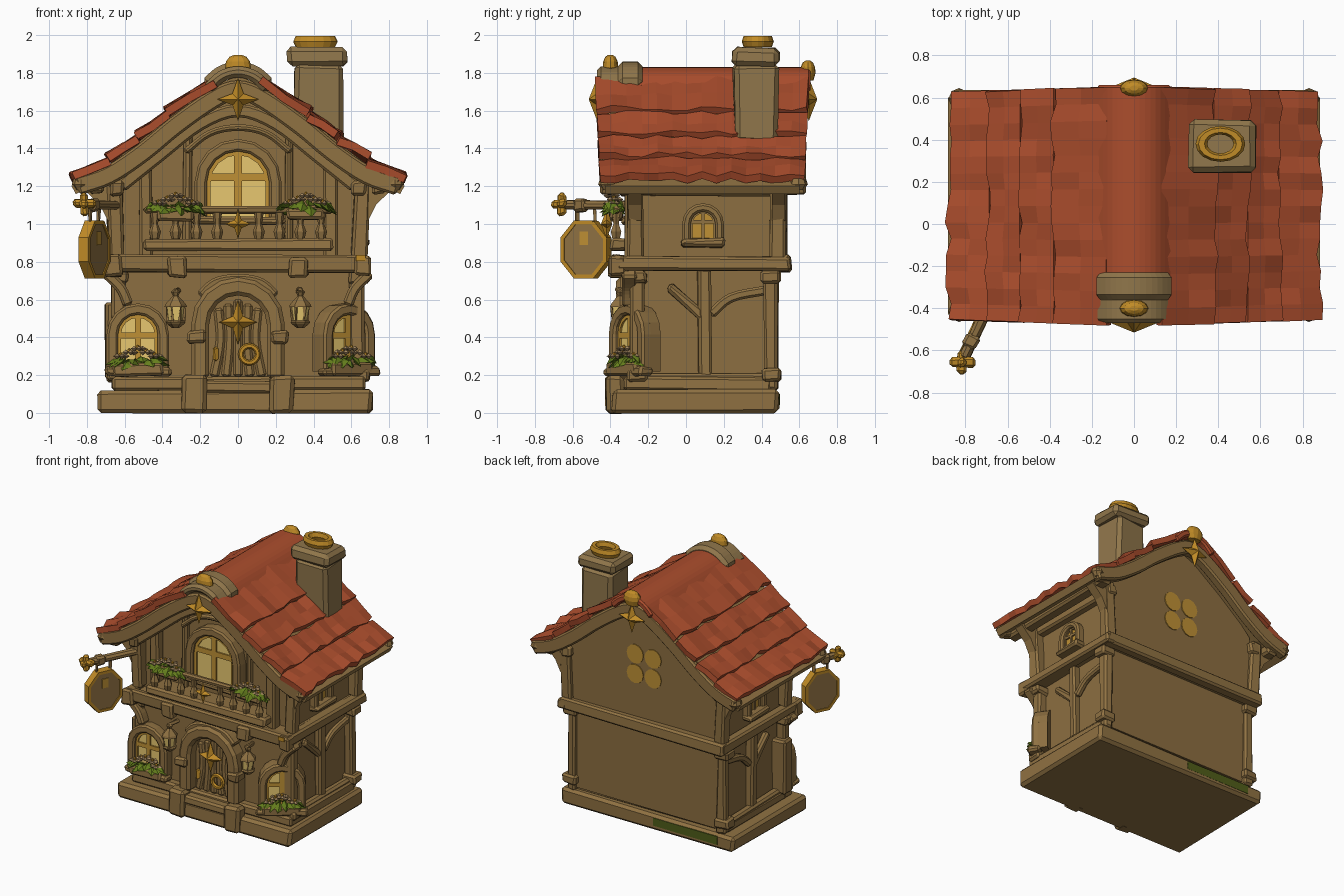
import bpy, bmesh, math, random
from mathutils import Matrix, Vector

random.seed(4)
if "Cube" in bpy.data.objects:
    bpy.data.objects.remove(bpy.data.objects["Cube"])
I = Matrix()
T = Matrix.Translation
parts = []


def material(name, *rgb):
    m = bpy.data.materials.new(name)
    m.use_nodes = True
    m.diffuse_color = (*rgb, 1)
    m.node_tree.nodes["Principled BSDF"].inputs["Base Color"].default_value = (*rgb, 1)
    return m


wood = material("brown wood", .28, .168, .055)
wall = material("brown plaster", .265, .158, .052)
stone = material("tan stone", .28, .182, .07)
red = material("red tile", .41, .075, .026)
gold = material("gold", .53, .26, .02)
glass = material("warm glass", 1, .72, .2)
amber = material("amber frame", .52, .28, .035)
green = material("leaf green", .13, .21, .012)
moss = material("dark moss", .08, .11, .01)
petal = material("pale petal", .38, .25, .12)


def finish(name, bm, mats, at=I, bevel=0):
    bmesh.ops.recalc_face_normals(bm, faces=bm.faces)
    me = bpy.data.meshes.new(name)
    bm.to_mesh(me)
    bm.free()
    for m in mats:
        me.materials.append(m)
    ob = bpy.data.objects.new(name, me)
    bpy.context.collection.objects.link(ob)
    ob.matrix_world = at
    if bevel:
        b = ob.modifiers.new("bevel", "BEVEL")
        b.width = bevel
    parts.append(ob)
    return ob


def make(name, verts, faces, mat, at=I, bevel=0):
    bm = bmesh.new()
    vs = [bm.verts.new(v) for v in verts]
    for f in faces:
        bm.faces.new([vs[i] for i in f])
    return finish(name, bm, [mat], at, bevel)


def box(name, c, size, mat=wood, at=I, bevel=.014, rough=.008):
    bm = bmesh.new()
    bmesh.ops.create_cube(bm, size=1)
    for v in bm.verts:
        v.co = Vector(a * b + random.uniform(-rough, rough) for a, b in zip(v.co, size))
    return finish(name, bm, [mat], at @ T(c), bevel)


def beam(name, p, q, w, d, mat=wood, at=I):
    p, q = Vector(p), Vector(q)
    z = (q - p).normalized()
    x = z.cross((0, 1, 0) if abs(z.y) < .9 else (-1, 0, 0)).normalized()
    rot = Matrix((x, z.cross(x), z)).transposed().to_4x4()
    return box(name, (0, 0, 0), (w, d, (q - p).length), mat, at @ T((p + q) / 2) @ rot)


def prism(name, pts, y0, y1, mat, at=I):
    n = len(pts)
    verts = [(x, y, z) for y in (y0, y1) for x, z in pts]
    sides = [(i, (i + 1) % n, n + (i + 1) % n, n + i) for i in range(n)]
    return make(name, verts, sides + [range(n), range(n, 2 * n)], mat, at)


def smooth(pts, n=4):
    p = [Vector(a) for a in pts]
    p = [2 * p[0] - p[1]] + p + [2 * p[-1] - p[-2]]
    out = []
    for a, b, c, d in zip(p, p[1:], p[2:], p[3:]):
        for k in range(n):
            t = k / n
            out.append(b + (c - a) * t / 2 + (a - 2.5 * b + 2 * c - d / 2) * t * t
                       + (3 * b - a - 3 * c + d) * t ** 3 / 2)
    return out + [p[-2]]


def ribbon(name, pts, thick, y0, y1, mat=wood, at=I, bevel=.012):
    pts = [Vector(p) for p in pts]
    verts, faces = [], []
    for i, p in enumerate(pts):
        d = (pts[min(i + 1, len(pts) - 1)] - pts[max(i - 1, 0)]).normalized()
        nrm = Vector((-d.y, d.x)) * thick / 2
        a, b = p - nrm, p + nrm
        verts += [(a.x, y0, a.y), (b.x, y0, b.y), (b.x, y1, b.y), (a.x, y1, a.y)]
        if i:
            k = 4 * i
            faces += [(k - 4 + j, k - 4 + (j + 1) % 4, k + (j + 1) % 4, k + j) for j in range(4)]
    k = len(verts)
    return make(name, verts, faces + [(0, 1, 2, 3), (k - 4, k - 3, k - 2, k - 1)], mat, at, bevel)


def mirror(half):
    return [(-x, z) for x, z in half[::-1] if x] + list(half)


def arch(w, h, n=8):
    r = w / 2
    curve = [(-r * math.cos(math.pi * k / n), h - r + r * math.sin(math.pi * k / n)) for k in range(n + 1)]
    return [(-r, 0)] + curve + [(r, 0)]


def lathe(name, prof, at, mat, n=8):
    verts = [(r * math.cos(math.tau * k / n), r * math.sin(math.tau * k / n), z) for r, z in prof for k in range(n)]
    faces = [(j * n + k, j * n + (k + 1) % n, (j + 1) * n + (k + 1) % n, (j + 1) * n + k)
             for j in range(len(prof) - 1) for k in range(n)]
    return make(name, verts, faces + [range(n), range(len(verts) - n, len(verts))], mat, at)


def star(name, c, w, h, d=.035):
    turns = [(.38 if k % 2 else 1, math.pi * k / 4) for k in range(8)]
    verts = [(s * w * math.sin(a), 0, s * h * math.cos(a)) for s, a in turns] + [(0, -d, 0), (0, d, 0)]
    make(name, verts, [(k, (k + 1) % 8, e) for k in range(8) for e in (8, 9)], gold, T(c))


def torus(name, r, t, at, mat, n=16):
    verts = [((r + t * math.cos(b)) * math.cos(a), (r + t * math.cos(b)) * math.sin(a), t * math.sin(b))
             for a in [math.tau * i / n for i in range(n)] for b in [math.tau * j / 6 for j in range(6)]]
    faces = [(i * 6 + j, (i + 1) % n * 6 + j, (i + 1) % n * 6 + (j + 1) % 6, i * 6 + (j + 1) % 6)
             for i in range(n) for j in range(6)]
    return make(name, verts, faces, mat, at)


def flowers(name, at, rx, ry):
    bm = bmesh.new()

    def blob(m, mi, seg):
        old = set(bm.faces)
        bmesh.ops.create_uvsphere(bm, u_segments=seg, v_segments=seg // 2, radius=1, matrix=m)
        for f in set(bm.faces) - old:
            f.material_index = mi
    # Ring of broad leaves, then a heap of blossoms
    for k in range(18):
        a = math.tau * k / 18
        tilt = Matrix.Rotation(a, 4, "Z") @ Matrix.Rotation(random.uniform(.2, .8), 4, "Y")
        roll = Matrix.Rotation(random.uniform(-.6, .6), 4, "X")
        spot = T((rx * .85 * math.cos(a), ry * .8 * math.sin(a), random.uniform(-.03, .015)))
        blob(spot @ tilt @ roll @ Matrix.Diagonal((.048, .036, .015, 1)), 0, 4)
    for k in range(5):
        spot = T(((k - 2) * rx * .3, (k % 2 - .5) * ry * .5, .02 + .02 * (2 - abs(k - 2))))
        for j in range(5):
            turn = Matrix.Rotation(math.tau * j / 5, 4, "Z") @ T((.024, 0, 0))
            blob(spot @ turn @ Matrix.Diagonal((.023, .018, .015, 1)), 1, 4)
        blob(spot @ T((0, -.004, .01)) @ Matrix.Diagonal((.012, .012, .012, 1)), 2, 6)
    finish(name, bm, [green, petal, gold], at)


def window(name, at, w, h, frame, depth, pane=glass, bars=amber, thick=.032):
    prism(name + "_bay", arch(w, h), 0, depth, wall, at)
    prism(name + "_glass", arch(w - frame, h - frame / 2), -.009, 0, pane, at)
    ribbon(name + "_frame", arch(w - frame, h - frame / 2), frame, -.045, .02, wood, at)
    ribbon(name + "_inner_frame", arch(w - 2 * frame, h - frame), thick, -.02, 0, bars, at, 0)
    box(name + "_upright", (0, -.012, h / 2), (thick, .016, h - frame), bars, at, 0, 0)
    box(name + "_crossbar", (0, -.012, h * .53), (w - frame, .016, thick), bars, at, 0, 0)
    box(name + "_sill", (0, -.025, 0), (w * 1.08, .09, .045), wood, at)


# Base and main walls
box("base_slab", (-.015, .05, .06), (1.45, .88, .12), wood, bevel=.02)
box("sill_plinth", (0, .06, .155), (1.34, .78, .08), wood)
box("lower_walls", (0, .095, .45), (1.2, .73, .62), wall, bevel=0, rough=0)
box("moss_patch", (-.34, .492, .07), (.54, .006, .06), moss, bevel=0, rough=.002)
box("floor_slab", (0, .09, .79), (1.3, .86, .06), wood)
roof_line = [(0, 1.79), (.12, 1.74), (.37, 1.56), (.53, 1.43), (.68, 1.315), (.87, 1.21)]
gable = [(x, z - .06) for x, z in roof_line if x < .6] + [(.62, 1.28), (.62, .8)]
prism("upper_walls", mirror(gable), -.235, .5, wall)

# Floor beams, posts, braces on both sides
for y in (-.345, .52):
    beam("floor_beam", (-.69, y, .79), (.69, y, .79), .09, .075)
for s in (-1, 1):
    beam("side_floor_beam", (s * .66, -.37, .79), (s * .66, .55, .79), .075, .08)
    beam("eave_beam", (s * .75, -.43, 1.195), (s * .75, .6, 1.195), .07, .08)
    beam("wall_plate", (s * .64, -.36, 1.19), (s * .64, .54, 1.19), .08, .08)
    for y0, y1 in ((-.26, -.27), (.45, .49)):
        beam("lower_corner_post", (s * .63, y0, .12), (s * .63, y0, .76), .075, .075)
        beam("upper_corner_post", (s * .64, y1, .82), (s * .66, y1, 1.25), .085, .085)
        box("post_foot", (s * .64, y0, .2), (.11, .1, .07))
        box("post_capital", (s * .64, y0, .72), (.11, .1, .07))
        knee = [(s * x, z) for x, z in ((.64, .98), (.69, 1.02), (.73, 1.1), (.81, 1.18), (.81, 1.22), (.64, 1.22))]
        prism("eave_bracket", knee, y1 - .035, y1 + .035, wood)
    side = T((s * .6, .1, 0)) @ Matrix.Rotation(s * math.pi / 2, 4, "Z")
    beam("side_middle_post", (0, -.02, .12), (0, -.02, .76), .07, .06, wood, side)
    beam("side_straight_brace", (-s * .19, -.02, .67), (0, -.02, .5), .05, .05, wood, side)
    ribbon("side_curved_brace", smooth([(s * .03, .52), (s * .14, .61), (s * .33, .65)]), .05, -.045, 0, wood, side)
    beam("side_sill", (-.38, -.03, .17), (.38, -.03, .17), .07, .06, wood, side)
    window("side_window", T((s * .625, .09, .9)) @ Matrix.Rotation(s * math.pi / 2, 4, "Z"),
           .22, .21, .045, .03, amber, wood, .018)
    # Front timber
    beam("gable_post", (s * .49, -.28, .82), (s * .49, -.28, 1.42), .07, .08)
    beam("inner_gable_post", (s * .27, -.25, .9), (s * .27, -.25, 1.52), .045, .05)
    box("beam_block", (s * .32, -.37, .77), (.1, .08, .11))
    box("beam_end", (s * .66, -.36, .78), (.09, .09, .11))
    ribbon("jetty_brace", smooth([(s * .58, .57), (s * .62, .66), (s * .7, .74)]), .055, -.34, -.26)
    # Door pillars and lanterns
    box("pillar_block", (s * .23, -.375, .1), (.13, .1, .2), bevel=.02)
    box("pillar_shoulder", (s * .22, -.34, .4), (.1, .1, .07))
    beam("lantern_arm", (s * .31, -.24, .65), (s * .33, -.37, .65), .025, .025)
    at = T((s * .33, -.35, .45))
    lathe("lantern_cage", [(.02, 0), (.045, .02), (.052, .03), (.045, .04)], at, wood, 6)
    lathe("lantern_glass", [(.036, .03), (.046, .11)], at, glass, 6)
    lathe("lantern_cap", [(.06, .11), (.055, .125), (.028, .155), (.014, .17), (.025, .19), (.005, .21)], at, wood, 6)
    for k in range(6):
        beam("lantern_bar", *[(r * math.cos(k * math.pi / 3), r * math.sin(k * math.pi / 3), z)
                              for r, z in ((.038, .03), (.048, .11))], .008, .008, wood, at)
box("gold_beam_plate", (.65, -.41, .82), (.05, .008, .03), gold, bevel=0, rough=0)

# Door
ribbon("door_arch", arch(.4, .49), .095, -.37, -.25, wood, T((0, 0, .18)), .02)
ribbon("door_hood", smooth([(-.2, .62), (-.12, .69), (0, .71), (.12, .69), (.2, .62)]), .05, -.35, -.25)
prism("door_panel", arch(.34, .46), -.285, -.24, wall, T((0, 0, .18)))
for k in range(5):
    x = (k - 2) * .058
    ribbon("door_plank", smooth([(x * 1.1, .19), (x * .8, .38), (x * .9, .6 - abs(x) * .4)]), .05, -.305, -.28)
star("door_star", (0, -.33, .48), .1, .12, .045)
torus("door_ring", .045, .015, T((.06, -.33, .31)) @ Matrix.Rotation(math.pi / 2, 4, "X"), gold)
box("door_hinge", (-.12, -.31, .31), (.03, .02, .07), gold)
box("door_step", (0, -.36, .14), (.36, .08, .06))

# Ground floor windows with flower boxes
for name, x, y, turn in (("right_window", -.53, -.3, 0), ("left_window", .57, -.285, .6)):
    at = T((x, y, .22)) @ Matrix.Rotation(turn, 4, "Z")
    window(name, at, .33, .36, .06, .07)
    box(name + "_flower_box", (0, -.035, .01), (.27, .08, .07), wood, at)
    flowers(name + "_flowers", at @ T((0, -.04, .06)), .15, .035)
box("right_bay_wall", (-.64, -.23, .38), (.13, .1, .4), wall)

# Balcony and upper window
window("upper_window", T((0, -.27, 1.02)), .46, .43, .065, .06, thick=.04)
box("balcony_floor", (0, -.31, .89), (1, .18, .06))
beam("balcony_rail", (-.5, -.37, 1.075), (.5, -.37, 1.075), .04, .05)
for k in range(9):
    if k != 4:
        lathe("baluster", [(.022, 0), (.032, .04), (.016, .08), (.026, .14)], T(((k - 4) * .11, -.37, .92)), wood, 6)
star("balcony_star", (0, -.42, 1), .07, .08, .03)
for x in (-.33, .36):
    box("balcony_planter", (x, -.37, 1.05), (.2, .07, .06))
    flowers("balcony_flowers", T((x, -.385, 1.09)), .15, .035)

# Gable timbers, front and back
barge = [(0, 1.71), (.13, 1.66), (.33, 1.52), (.5, 1.38), (.68, 1.26), (.85, 1.2)]
for y, d in ((-.455, 1), (.635, -1)):
    ribbon("bargeboard", smooth(mirror(barge)), .1, y, y + d * .07)
    star("gable_star", (0, y - d * .015, 1.66), .11, .115, .045)
    for s in (-1, 1):
        lathe("barge_end", [(.03, -.03), (.05, 0), (.04, .03)], T((s * .83, y + d * .04, 1.21)), wood)
ribbon("inner_gable_arch", smooth(mirror([(0, 1.6), (.2, 1.53), (.42, 1.36), (.62, 1.2)])), .07, -.34, -.22)
ribbon("window_hood", smooth(mirror([(0, 1.51), (.15, 1.48), (.28, 1.38)])), .035, -.29, -.22)
for x in (-.075, .075):
    for z in (1.16, 1.31):
        disc = [(x + .07 * math.cos(k * math.pi / 6), z + .072 * math.sin(k * math.pi / 6)) for k in range(12)]
        prism("back_pane", disc, .5, .506, amber)

# Roof deck, tile courses and ridge
ribbon("roof_deck", [(x, z - .03) for x, z in mirror(roof_line)], .05, -.43, .6, wood, bevel=0)
for s in (-1, 1):
    for (x0, z0), (x1, z1) in zip(roof_line[1:], roof_line[2:]):
        n, verts = 14, []
        for i in range(n + 1):
            drop = random.uniform(-.012, .02)
            for t in (0, .5, 1):
                x = x0 + (x1 - x0) * t + drop * t
                y = .085 + (i / n - .5) * (1.14 - .07 * x)
                lift = .014 + .022 * t + random.uniform(-.014, .014)
                verts.append((s * x, y, z0 + (z1 - z0) * t + lift))
        faces = [(3 * i + j, 3 * i + j + 1, 3 * i + j + 4, 3 * i + j + 3) for i in range(n) for j in (0, 1)]
        course = make("tile_course", verts, faces, red)
        mod = course.modifiers.new("thickness", "SOLIDIFY")
        mod.thickness, mod.offset = .042, 0
cap = smooth(mirror([(0, 1.805), (.09, 1.78), (.165, 1.71)]))
ribbon("ridge_cap", cap, .05, -.3, .66, red)
ribbon("ridge_saddle", [(x * 1.04, z + .02) for x, z in cap], .07, -.36, -.23, stone, bevel=.025)
ribbon("ridge_front", cap, .06, -.47, -.34, stone, bevel=.02)
for y, z in ((-.4, 1.82), (.645, 1.79)):
    lathe("ridge_finial", [(.05, -.03), (.068, .01), (.064, .04), (.045, .065), (.02, .075)],
          T((0, y, z)) @ Matrix.Diagonal((1, .6, 1, 1)), gold, 12)

# Chimney
box("chimney_shaft", (.425, .37, 1.64), (.25, .235, .42), stone, bevel=.025, rough=.012)
box("chimney_cap", (.42, .37, 1.885), (.32, .25, .095), stone, bevel=.025)
torus("chimney_ring", .09, .028, T((.41, .38, 1.966)) @ Matrix.Diagonal((1, .72, 1.2, 1)), gold)

# Hanging sign
beam("sign_arm", (-.64, -.28, 1.1), (-.81, -.64, 1.1), .045, .045)
beam("sign_arm_collar", (-.76, -.53, 1.1), (-.785, -.585, 1.1), .07, .07)
hang = T((-.76, -.53, .865)) @ Matrix.Rotation(math.atan2(.36, .17), 4, "Z")
octagon = [(.135 * math.sin((k + .5) * math.pi / 4), .155 * math.cos((k + .5) * math.pi / 4)) for k in range(8)]
prism("sign_board", octagon, -.024, .024, wood, hang)
ribbon("sign_rim", octagon + octagon[:1], .022, -.03, .03, gold, hang, 0)
box("sign_plate", (0, -.025, .06), (.05, .008, .07), amber, hang, 0, 0)
for x in (-.05, .05):
    beam("sign_hanger", (x, 0, .13), (x, 0, .23), .015, .015, wood, hang)
for d in ((1, 0, 0), (0, 1, 0), (0, 0, 1)):
    c, v = Vector((-.815, -.655, 1.105)), Vector(d) * .06
    beam("sign_finial", c - v, c + v, .045, .045, gold)

# Smooth shading with kept edges
for ob in bpy.context.view_layer.objects:
    ob.select_set(ob in parts)
bpy.context.view_layer.objects.active = parts[0]
bpy.ops.object.shade_smooth_by_angle(angle=math.radians(45))
